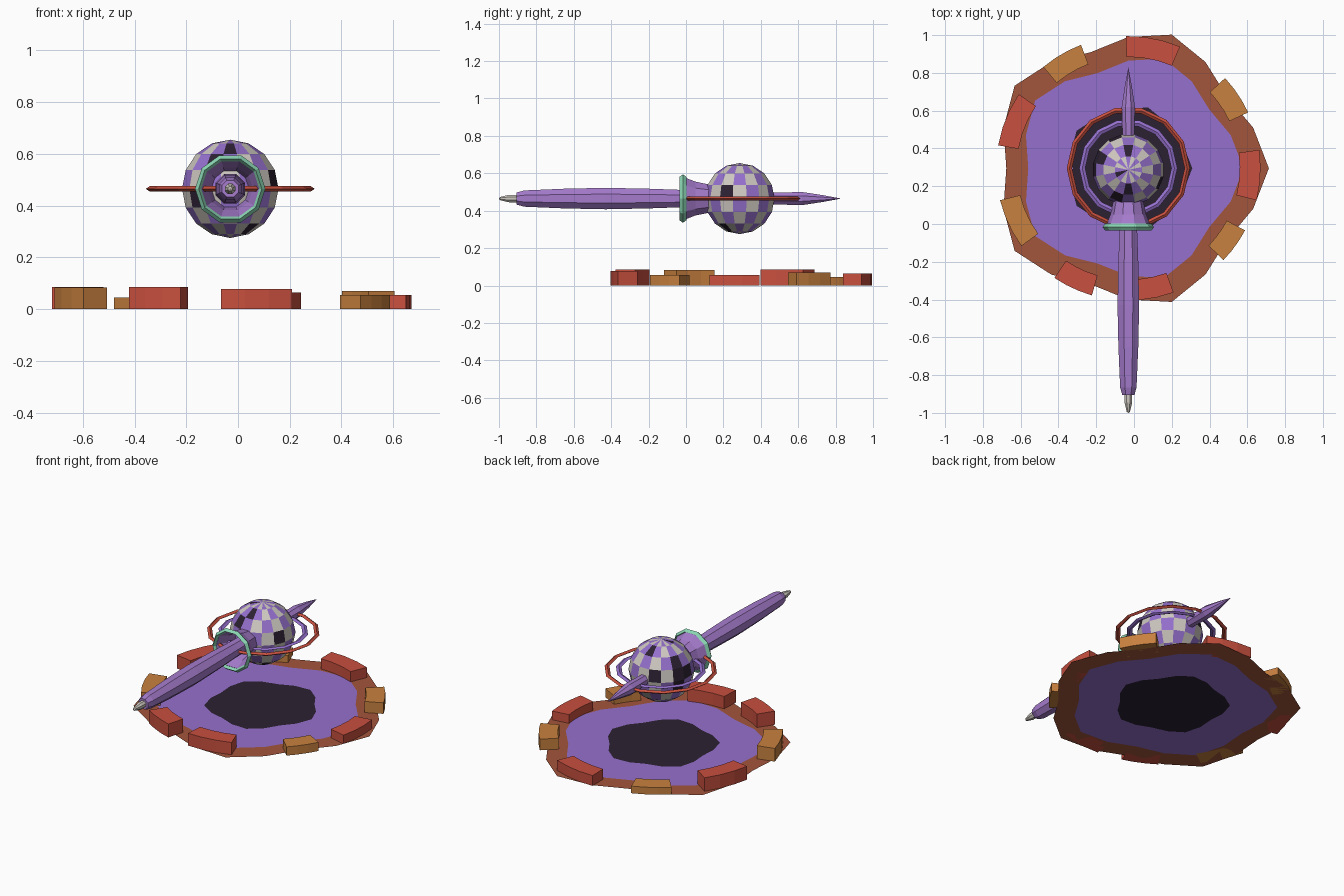
import bpy, bmesh, math, random
from mathutils import Matrix, Vector

if "Cube" in bpy.data.objects:
    bpy.data.objects.remove(bpy.data.objects["Cube"], do_unlink=True)

random.seed(4)
CX, CY, CZ = -0.03, 0.295, 0.465
CENTRE = Vector((CX, CY, CZ))


def material(name, r, g, b):
    m = bpy.data.materials.new(name)
    m.use_nodes = True
    m.diffuse_color = (r, g, b, 1)
    m.node_tree.nodes["Principled BSDF"].inputs["Base Color"].default_value = (r, g, b, 1)
    return m


purple = material("purple", 0.30, 0.16, 0.61)
lilac = material("lilac", 0.38, 0.20, 0.61)
dark = material("dark plum", 0.025, 0.015, 0.032)
brown = material("brown", 0.36, 0.09, 0.045)
red = material("brick red", 0.58, 0.08, 0.05)
orange = material("orange", 0.58, 0.22, 0.05)
white = material("warm white", 0.62, 0.58, 0.53)
mint = material("mint", 0.26, 0.68, 0.46)


def finish(bm, name, *mats, recalc=True):
    if recalc:
        bmesh.ops.recalc_face_normals(bm, faces=bm.faces)
    me = bpy.data.meshes.new(name)
    bm.to_mesh(me)
    bm.free()
    for m in mats:
        me.materials.append(m)
    ob = bpy.data.objects.new(name, me)
    bpy.context.collection.objects.link(ob)
    return ob


def lathe(name, profile, sides, mat, along_y=True, closed=False, turn=0.0):
    """Spin (radius, height) pairs round the y axis or the z axis."""
    bm = bmesh.new()
    loops = []
    for r, h in profile:
        loop = []
        for i in range(sides):
            a = math.tau * (i + turn) / sides
            c, s = r * math.cos(a), r * math.sin(a)
            co = (CX + c, h, CZ + s) if along_y else (CX + c, CY + s, CZ + h)
            loop.append(bm.verts.new(co))
        loops.append(loop)
    pairs = list(zip(loops, loops[1:]))
    if closed:
        pairs.append((loops[-1], loops[0]))
    for a, b in pairs:
        for i in range(sides):
            j = (i + 1) % sides
            bm.faces.new((a[i], a[j], b[j], b[i]))
    return finish(bm, name, mat)


# Lobed ground sheet: dark middle, purple field, brown rim
bm = bmesh.new()
SIDES = 20
middle = bm.verts.new((CX, CY, 0))
last = None
for slot, share in enumerate((0.455, 0.82, 1.0)):
    loop = []
    for i in range(SIDES):
        a = math.tau * i / SIDES
        r = share * (0.695 + 0.049 * math.cos(5 * a))
        loop.append(bm.verts.new((CX + r * math.cos(a), CY + r * math.sin(a), 0)))
    for i in range(SIDES):
        j = (i + 1) % SIDES
        if last:
            f = bm.faces.new((last[i], loop[i], loop[j], last[j]))
        else:
            f = bm.faces.new((middle, loop[i], loop[j]))
        f.material_index = slot
    last = loop
finish(bm, "ground_sheet", dark, purple, brown, recalc=False)


# Curved kerb blocks round the rim
def kerb(name, start, end, height, mat):
    bm = bmesh.new()
    rows = []
    for k in range(4):
        a = math.radians(start + (end - start) * k / 3)
        rows.append([bm.verts.new((CX + r * math.cos(a), CY + r * math.sin(a), z))
                     for r, z in ((0.59, 0), (0.70, 0), (0.70, height), (0.59, height))])
    for p, q in zip(rows, rows[1:]):
        for i in range(4):
            j = (i + 1) % 4
            bm.faces.new((p[i], p[j], q[j], q[i]))
    bm.faces.new(rows[0])
    bm.faces.new(rows[-1])
    finish(bm, name, mat)


kerbs = [(-14, 8, 0.055, red), (25, 43, 0.07, orange), (67, 91, 0.065, red),
         (111, 130, 0.045, orange), (146, 170, 0.085, red), (194, 216, 0.083, orange),
         (236, 254, 0.085, red), (267, 290, 0.078, red), (316, 332, 0.055, orange)]
for n, spec in enumerate(kerbs):
    kerb(f"kerb_block_{n + 1}", *spec)

# Chequered ball with a few dark patches
bm = bmesh.new()
bmesh.ops.create_uvsphere(bm, u_segments=16, v_segments=8, radius=0.19)
bmesh.ops.rotate(bm, verts=bm.verts, matrix=Matrix.Rotation(math.pi / 16, 3, "Z"))
for f in bm.faces:
    c = f.calc_center_median()
    col = round(math.atan2(c.y, c.x) / (math.tau / 16))
    row = math.floor(math.asin(c.z / c.length) / (math.pi / 8))
    f.material_index = (col + row) % 2
    if random.random() < 0.07:
        f.material_index = 2
bmesh.ops.translate(bm, verts=bm.verts, vec=CENTRE - Vector((0, 0.008, 0)))
finish(bm, "chequered_ball", white, purple, dark)

# Flat rings circling the ball
lathe("outer_ring", [(0.298, 0), (0.312, 0.01), (0.326, 0), (0.312, -0.01)],
      14, red, along_y=False, closed=True)
lathe("inner_ring", [(0.228, 0), (0.244, 0.008), (0.26, 0), (0.244, -0.008)],
      14, purple, along_y=False, closed=True)

# Long front arm with a pale nib
lathe("front_arm", [(0.0, -0.905), (0.035, -0.905), (0.047, -0.865), (0.057, -0.65),
                    (0.062, -0.43), (0.057, -0.2), (0.05, -0.02), (0.048, 0.14)],
      8, lilac, turn=0.5)
lathe("arm_nib", [(0.022, -0.89), (0.022, -0.945), (0.009, -0.995), (0.0, -1.0)],
      8, white, turn=0.5)

# Open funnel and its mint rim
lathe("funnel", [(0.122, -0.015), (0.095, 0.05), (0.078, 0.13),
                 (0.07, 0.13), (0.087, 0.05), (0.112, -0.015)],
      10, lilac, closed=True)
lathe("funnel_rim", [(0.112, -0.017), (0.122, -0.035), (0.136, -0.017), (0.122, 0.002)],
      10, mint, closed=True)

# Pointed tail
lathe("tail_spike", [(0.033, 0.44), (0.038, 0.62), (0.02, 0.73), (0.0, 0.83)], 8, lilac, turn=0.5)
